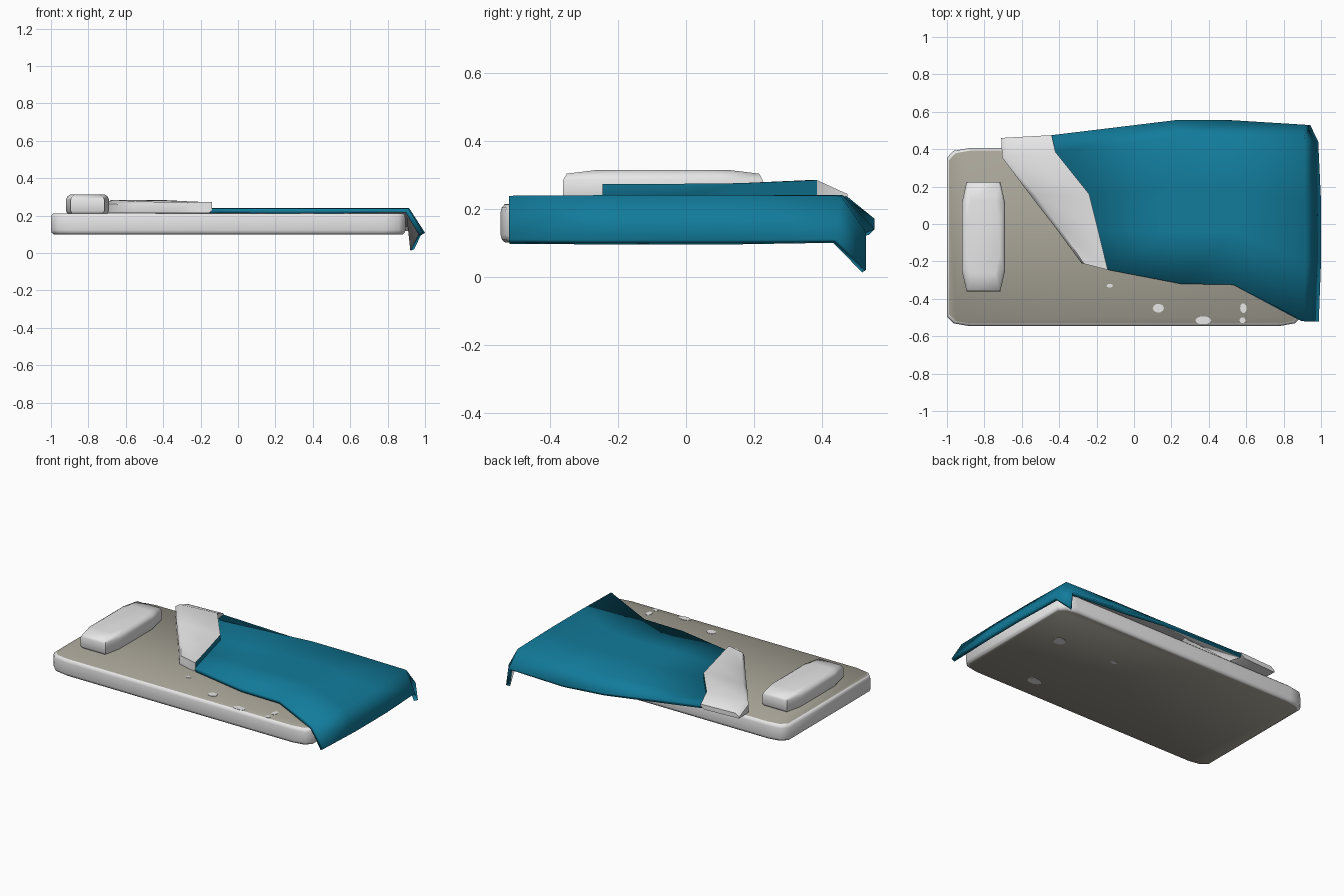
import bpy, math

if "Cube" in bpy.data.objects:
    bpy.data.objects.remove(bpy.data.objects["Cube"])


def material(name, rgb):
    m = bpy.data.materials.new(name)
    m.diffuse_color = (*rgb, 1)
    m.use_nodes = True
    m.node_tree.nodes["Principled BSDF"].inputs["Base Color"].default_value = m.diffuse_color
    return m


WHITE = material("white fabric", (0.8, 0.8, 0.8))
BEIGE = material("beige ticking", (0.39, 0.37, 0.31))
TEAL = material("teal blanket", (0.006, 0.2, 0.33))


def make(name, verts, faces, mats, angle, rule=None):
    me = bpy.data.meshes.new(name)
    me.from_pydata(verts, [], faces)
    ob = bpy.data.objects.new(name, me)
    bpy.context.collection.objects.link(ob)
    for m in mats:
        me.materials.append(m)
    if rule:
        for p in me.polygons:
            p.material_index = rule(p)
    bpy.ops.object.select_all(action='DESELECT')
    bpy.context.view_layer.objects.active = ob
    ob.select_set(True)
    bpy.ops.object.shade_smooth_by_angle(angle=math.radians(angle))
    return ob


def stack(name, rings, mats, angle, rule=None):
    """Closed solid from rings of equal point count, bottom to top."""
    n = len(rings[0])
    verts = [p for r in rings for p in r]
    faces = [(k * n + i, k * n + (i + 1) % n, (k + 1) * n + (i + 1) % n, (k + 1) * n + i)
             for k in range(len(rings) - 1) for i in range(n)]
    faces += [tuple(reversed(range(n))), tuple(range(len(verts) - n, len(verts)))]
    return make(name, verts, faces, mats, angle, rule)


def outline(cx, cy, hx, hy, corner, z):
    """Counter-clockwise rectangle with cut corners (offsets from each corner)."""
    pts = []
    for sx, sy in ((1, 1), (-1, 1), (-1, -1), (1, -1)):
        c = corner if sx == sy else corner[::-1]
        pts += [(cx + sx * (hx - a), cy + sy * (hy - b), z) for a, b in c]
    return pts


# mattress: white sides, beige top and bottom
corner = [(0, .05), (.035, .014), (.115, 0)]
mattress_rings = [outline(-.0525, -.07, .9475 - d, .475 - d, corner, z)
                  for z, d in ((.1, .014), (.108, .004), (.122, 0), (.19, 0), (.203, .003), (.212, .012))]
stack("mattress", mattress_rings, [WHITE, BEIGE], 60,
      lambda p: 1 if abs(p.normal.z) > .95 else 0)

# worn pale spots on both mattress faces
spots = [(.13, -.45, .03, .024, .213), (.37, -.515, .042, .022, .213), (.585, -.45, .018, .026, .213),
         (.58, -.515, .016, .016, .213), (-.13, -.33, .017, .01, .213),
         (.64, .07, .04, .035, .099), (.45, -.39, .05, .03, .099), (.23, .085, .025, .015, .099)]
for x, y, rx, ry, z in spots:
    rings = [[(x + rx * math.cos(a), y + ry * math.sin(a), z + h)
              for a in (i * math.tau / 10 for i in range(10))] for h in (-.001, .001)]
    stack("mattress_spot", rings, [WHITE], 30)

# pillow: soft slab with slightly lower ends
tips = [(0, .11), (.025, 0)]
pillow_rings = [outline(-.805, -.068, .115 - d, .293 - e, tips, z)
                for z, d, e in ((.205, .012, .012), (.225, 0, 0), (.285, 0, 0), (.303, .008, .01), (.314, .025, .1))]
stack("pillow", pillow_rings, [WHITE], 60)

# blanket: rows run front edge -> back crease -> back hem, stations head -> foot
hem = [(-.14, -.245, .238), (-.19, -.04, .24), (-.24, .16, .24), (-.42, .385, .241), (-.44, .475, .235)]
stations = [
    hem,
    [(.25, -.32, .237), (.24, -.04, .24), (.23, .2, .24), (.22, .46, .24), (.22, .555, .17)],
    [(.53, -.325, .237), (.53, -.04, .24), (.53, .2, .24), (.52, .46, .24), (.52, .555, .14)],
    [(.91, -.52, .238), (.915, -.2, .24), (.915, .12, .24), (.91, .455, .238), (.925, .53, .13)],
    [(.988, -.52, .11), (1, -.2, .108), (1, .12, .108), (.985, .44, .11), (.942, .53, .02)],
]
n = len(hem)
verts = [p for s in stations for p in s]
faces = [(k * n + i, (k + 1) * n + i, (k + 1) * n + i + 1, k * n + i + 1)
         for k in range(len(stations) - 1) for i in range(n - 1)]
blanket = make("blanket", verts, faces, [TEAL, WHITE], 62)
solid = blanket.modifiers.new("lining", 'SOLIDIFY')
solid.thickness = .025
solid.offset = -1
solid.material_offset = 1      # white lining on the underside

# turned-back fold: white lining on top, teal along the hem
crease = [(-.28, -.21), (-.42, -.02), (-.555, .155), (-.705, .355), (-.71, .46)]
tops = (.272, .273, .275, .284, .243)
fold_rings = []
for (cx, cy), (hx, hy, hz), t in zip(crease, hem, tops):
    def at(f, z):
        return (cx + f * (hx - cx), cy + f * (hy - cy), z)
    fold_rings.append([at(0, .213), at(0, t - .02), at(.1, t), at(1, t), at(1, .228), at(.9, .213)])
fold_rings = [r[::-1] for r in fold_rings]
fold = stack("blanket_fold", fold_rings, [WHITE, TEAL], 50)
for p in fold.data.polygons:
    if len(p.vertices) == 4 and {v % 6 for v in p.vertices} == {1, 2} and p.center.y < .4:
        p.material_index = 1
import bmesh
bm = bmesh.new()
bm.from_mesh(fold.data)
bmesh.ops.recalc_face_normals(bm, faces=bm.faces)
bm.to_mesh(fold.data)
bm.free()
